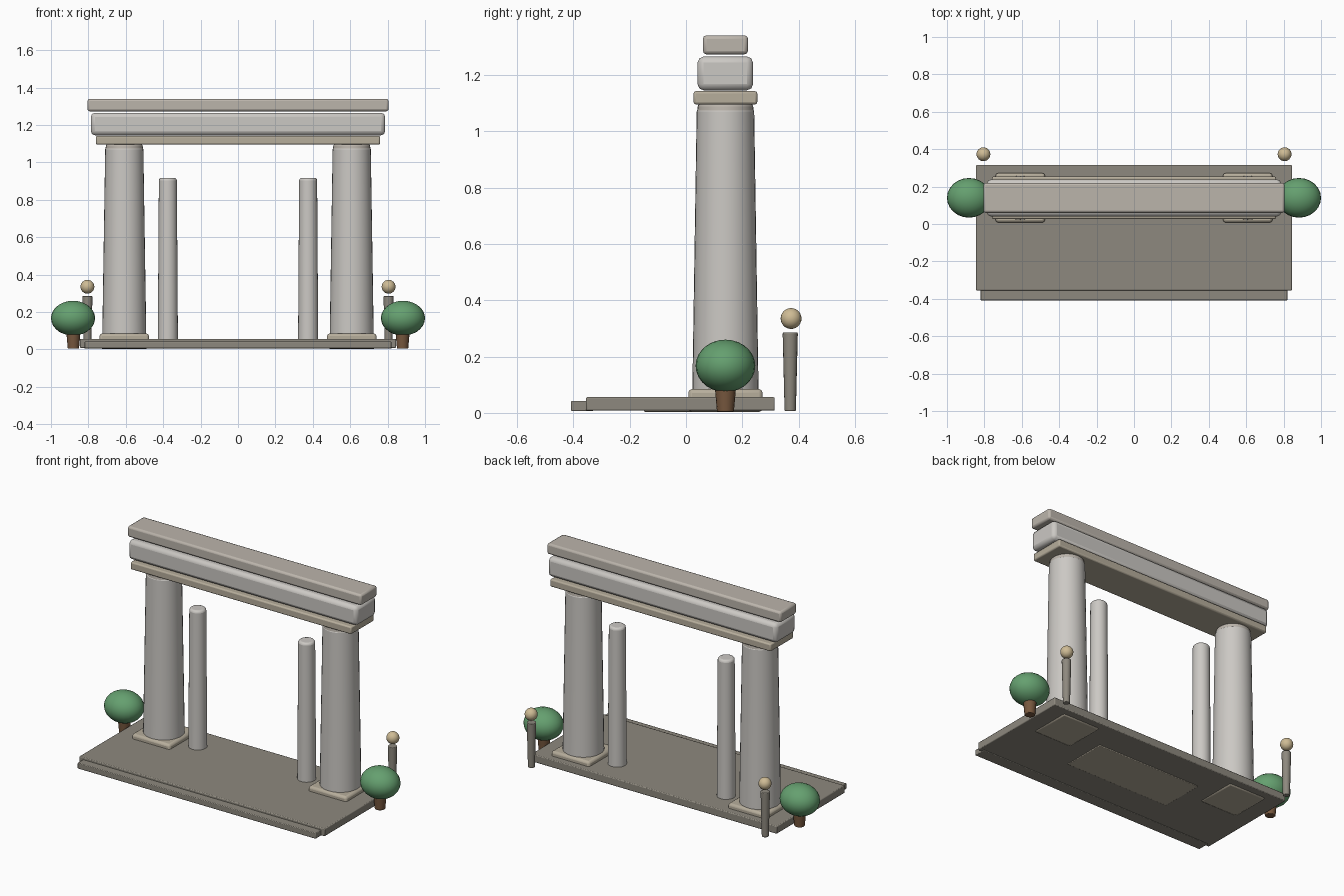
import bpy, math

if "Cube" in bpy.data.objects:
    bpy.data.objects.remove(bpy.data.objects["Cube"])


def material(name, rgb):
    m = bpy.data.materials.new(name)
    m.diffuse_color = (*rgb, 1)
    m.use_nodes = True
    m.node_tree.nodes["Principled BSDF"].inputs["Base Color"].default_value = m.diffuse_color
    return m


STONE = material("stone", (0.50, 0.46, 0.41))
PALE = material("pale_stone", (0.60, 0.58, 0.55))
PAVING = material("paving", (0.27, 0.25, 0.21))
TAN = material("tan_stone", (0.47, 0.42, 0.33))
GLOBE = material("globe", (0.62, 0.50, 0.30))
LEAF = material("leaf", (0.13, 0.35, 0.16))
BARK = material("bark", (0.19, 0.10, 0.05))


def finish(o, name, mat):
    o.name = name
    o.data.materials.append(mat)
    bpy.ops.object.shade_smooth_by_angle(angle=math.radians(35))
    return o


def slab(name, xr, yr, zr, mat, bevel=0.006, segments=2):
    """Box given by its ranges, with softened edges."""
    mid = [(r[0] + r[1]) / 2 for r in (xr, yr, zr)]
    bpy.ops.mesh.primitive_cube_add(size=1, location=mid)
    o = bpy.context.object
    o.scale = [r[1] - r[0] for r in (xr, yr, zr)]
    bpy.ops.object.transform_apply(location=False, rotation=False, scale=True)
    b = o.modifiers.new("bevel", 'BEVEL')
    b.width, b.segments = bevel, segments
    return finish(o, name, mat)


def post(name, x, y, z0, z1, r0, r1, mat, bevel=0.0, sides=24):
    """Tapered round shaft, optionally with rounded rims."""
    bpy.ops.mesh.primitive_cone_add(vertices=sides, radius1=r0, radius2=r1, depth=z1 - z0,
                                    location=(x, y, (z0 + z1) / 2))
    o = bpy.context.object
    if bevel:
        b = o.modifiers.new("bevel", 'BEVEL')
        b.width, b.segments, b.angle_limit = bevel, 3, math.radians(40)
    return finish(o, name, mat)


def ball(name, loc, radii, mat):
    bpy.ops.mesh.primitive_uv_sphere_add(segments=24, ring_count=14, radius=1, location=loc)
    o = bpy.context.object
    o.scale = radii
    bpy.ops.object.transform_apply(location=False, rotation=False, scale=True)
    return finish(o, name, mat)


# Platform, front step and the inlay seen from underneath
slab("platform", (-0.845, 0.845), (-0.355, 0.315), (0.008, 0.056), PAVING, 0.005)
slab("front_step", (-0.82, 0.82), (-0.408, -0.33), (0.006, 0.042), PAVING, 0.004)
slab("floor_inlay", (-0.36, 0.36), (-0.15, 0.13), (0.004, 0.03), TAN, 0.004)

# Stacked lintel across the gateway
slab("lower_lintel", (-0.76, 0.76), (0.027, 0.253), (1.095, 1.142), TAN, 0.008)
slab("middle_lintel", (-0.787, 0.787), (0.041, 0.238), (1.145, 1.265), PALE, 0.022)
slab("top_lintel", (-0.805, 0.805), (0.06, 0.22), (1.273, 1.34), STONE, 0.012)

# Everything that repeats on the left and right
for side, s in (("left", -1), ("right", 1)):
    cx = s * 0.608
    slab(side + "_column_base", (cx - 0.132, cx + 0.132), (0.008, 0.272),
         (0.003, 0.085), TAN, 0.014)
    post(side + "_column", cx, 0.14, 0.05, 1.075, 0.118, 0.102, PALE, 0.006, 32)
    post(side + "_column_neck", cx, 0.14, 1.06, 1.098, 0.102, 0.097, STONE, 0.01, 32)
    post(side + "_inner_column", s * 0.375, 0.14, 0.01, 0.917, 0.054, 0.048, PALE, 0.014)
    # Lamp at the back corner
    post(side + "_lamp_post", s * 0.805, 0.37, 0.006, 0.285, 0.02, 0.027, PAVING, 0.004, 16)
    ball(side + "_lamp_globe", (s * 0.805, 0.373, 0.335), (0.037,) * 3, GLOBE)
    # Bush on a short trunk
    post(side + "_bush_trunk", s * 0.88, 0.14, 0.004, 0.095, 0.03, 0.038, BARK, 0.004, 16)
    ball(side + "_bush", (s * 0.882, 0.14, 0.167), (0.118, 0.106, 0.093), LEAF)
